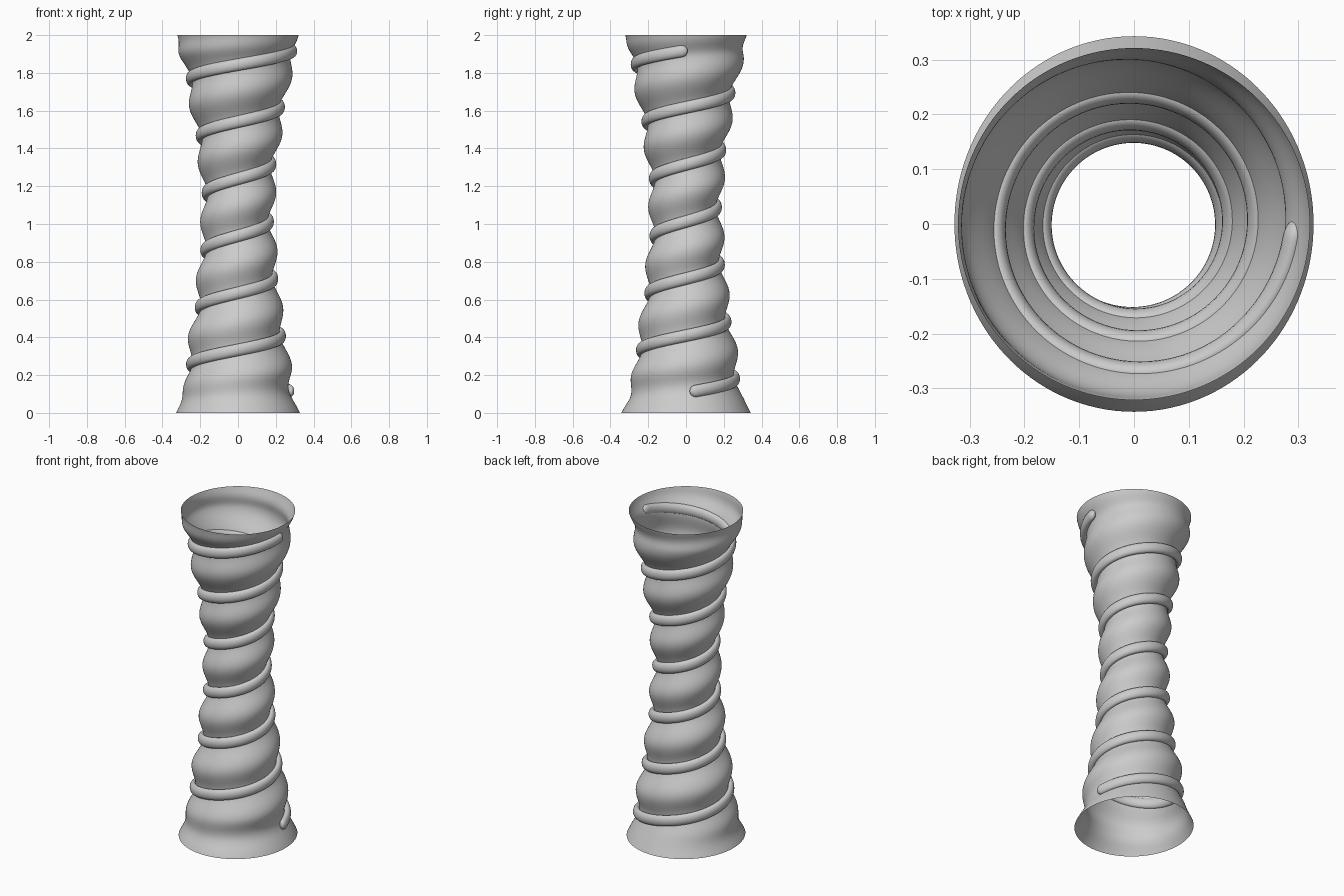
import bpy
from math import sin, cos, pi, sqrt

if "Cube" in bpy.data.objects:
    bpy.data.objects.remove(bpy.data.objects["Cube"])

Z0, PITCH, H = 0.107, 0.302, 2.0
# waist profile: height, mean radius
PROFILE = [(0, .335), (.1, .288), (.25, .265), (.4, .244), (.55, .219), (.71, .202),
           (.86, .188), (1.01, .179), (1.16, .181), (1.3, .190), (1.44, .209),
           (1.61, .236), (1.77, .265), (1.92, .30), (2.0, .321)]


def smooth(t):
    t = max(0, min(1, t))
    return t * t * (3 - 2 * t)


def mean_radius(z):
    # cubic interpolation through the profile
    n = len(PROFILE)
    slope = lambda k: ((PROFILE[min(k + 1, n - 1)][1] - PROFILE[max(k - 1, 0)][1]) /
                       (PROFILE[min(k + 1, n - 1)][0] - PROFILE[max(k - 1, 0)][0]))
    i = max(k for k in range(n - 1) if PROFILE[k][0] <= z)
    (a, ra), (b, rb) = PROFILE[i], PROFILE[i + 1]
    h = b - a
    t = (z - a) / h
    return ((2*t**3 - 3*t**2 + 1) * ra + (t**3 - 2*t**2 + t) * h * slope(i)
            + (3*t**2 - 2*t**3) * rb + (t**3 - t**2) * h * slope(i + 1))


def wall_radius(th, z):
    amp = .021 * smooth(z / .22) * smooth((H - z) / .12)
    wave = cos(2 * pi * ((z - Z0) / PITCH - th / (2 * pi)))
    oval = -.0075 * cos(2 * th) * (1 - smooth(z / .2))
    return mean_radius(z) - amp * wave + oval


def grid_object(name, rings, caps=False):
    n = len(rings[0])
    verts = [p for r in rings for p in r]
    faces = [(j * n + i, j * n + (i + 1) % n, (j + 1) * n + (i + 1) % n, (j + 1) * n + i)
             for j in range(len(rings) - 1) for i in range(n)]
    if caps:
        last = len(verts) - n
        faces += [tuple(range(n))[::-1], tuple(range(last, last + n))]
    me = bpy.data.meshes.new(name)
    me.from_pydata(verts, [], faces)
    me.shade_smooth()
    ob = bpy.data.objects.new(name, me)
    bpy.context.collection.objects.link(ob)
    return ob


# open column wall with spiral bulges
N, M = 128, 200
wall = []
for j in range(M + 1):
    z = H * j / M
    ring = []
    for i in range(N):
        th = 2 * pi * i / N
        r = wall_radius(th, z)
        ring.append((r * cos(th), r * sin(th), z))
    wall.append(ring)
grid_object("column_wall", wall)

# spiral cord lying in the groove, with rounded ends
HALF_H, HALF_W = .032, .021
START, END = .19, 12 * pi - .09
steps = [(START - .12 * cos(k * pi / 16), max(.03, sin(k * pi / 16))) for k in range(8)]
steps += [(START + (END - START) * k / 600, 1) for k in range(601)]
steps += [(END + .12 * sin(k * pi / 16), max(.03, cos(k * pi / 16))) for k in range(1, 9)]
cord = []
for th, s in steps:
    z = Z0 + PITCH * th / (2 * pi)
    r = wall_radius(th, z) + .011
    tilt = PITCH / (2 * pi * r)
    k = 1 / sqrt(1 + tilt * tilt)
    ring = []
    for i in range(20):
        a = 2 * pi * i / 20
        u, v = s * HALF_W * cos(a), s * HALF_H * sin(a)
        # cross-section is square to the rising path
        x, y = r + u, -v * tilt * k
        ring.append((x * cos(th) - y * sin(th), x * sin(th) + y * cos(th), z + v * k))
    cord.append(ring)
grid_object("spiral_cord", cord, caps=True)
